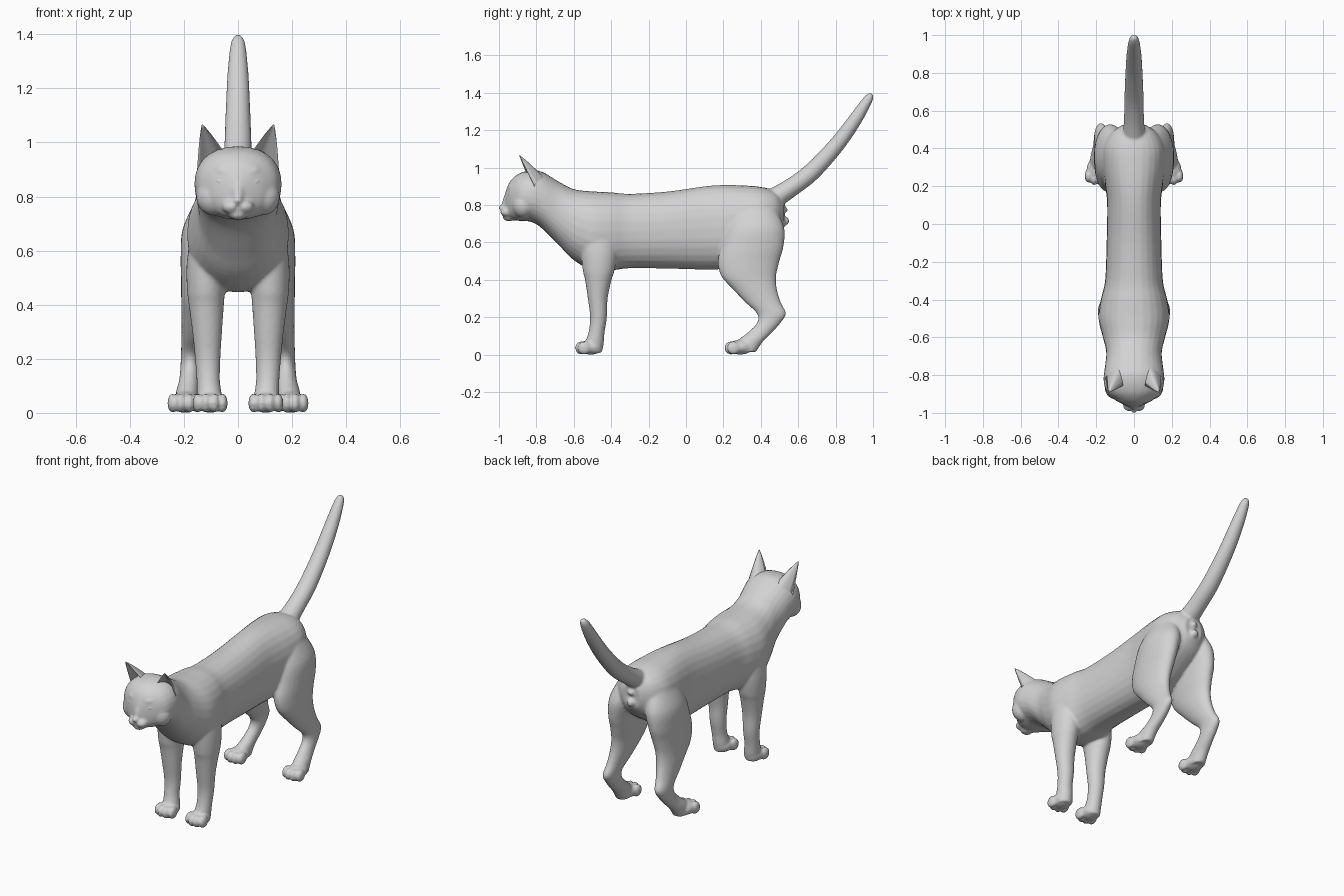
import bpy, bmesh, math
from mathutils import Vector, Matrix, Euler

if "Cube" in bpy.data.objects:
    bpy.data.objects.remove(bpy.data.objects["Cube"])

grey = bpy.data.materials.new("soft_grey")
grey.diffuse_color = (0.65, 0.65, 0.65, 1)
grey.use_nodes = True
grey.node_tree.nodes["Principled BSDF"].inputs["Base Color"].default_value = grey.diffuse_color


def spline(rows, k=4):
    """Catmull-Rom interpolation of rows of numbers."""
    out = []
    for i in range(len(rows) - 1):
        p = [rows[max(0, min(len(rows) - 1, i + j))] for j in (-1, 0, 1, 2)]
        for s in range(k):
            t = s / k
            out.append([0.5 * (2 * b + (c - a) * t + (2 * a - 5 * b + 4 * c - d) * t * t
                               + (3 * b - a - 3 * c + d) * t ** 3) for a, b, c, d in zip(*p)])
    return out + [list(rows[-1])]


def skin(bm, rings):
    """Join rings of points into a closed tube."""
    loops = [[bm.verts.new(p) for p in r] for r in rings]
    n = len(loops[0])
    for a, b in zip(loops, loops[1:]):
        for i in range(n):
            j = (i + 1) % n
            bm.faces.new((a[i], a[j], b[j], b[i]))
    bm.faces.new(loops[0][::-1])
    bm.faces.new(loops[-1])


def oval(c, u, v, e=1.0, n=28):
    pts = []
    for i in range(n):
        a = 2 * math.pi * i / n
        f = lambda q: math.copysign(abs(q) ** e, q)
        pts.append(Vector(c) + Vector(u) * f(math.cos(a)) + Vector(v) * f(math.sin(a)))
    return pts


def ball(bm, c, r, rot=(0, 0, 0)):
    bmesh.ops.create_uvsphere(bm, u_segments=20, v_segments=12, radius=1,
                              matrix=Matrix.LocRotScale(Vector(c), Euler(rot), Vector(r)))


def finish(bm, name):
    bmesh.ops.recalc_face_normals(bm, faces=bm.faces)
    for f in bm.faces:
        f.smooth = True
    me = bpy.data.meshes.new(name)
    bm.to_mesh(me)
    bm.free()
    me.materials.append(grey)
    ob = bpy.data.objects.new(name, me)
    bpy.context.collection.objects.link(ob)
    return ob


bm = bmesh.new()

# head, neck and torso: y, top, bottom, half width
trunk = [(-.968, .86, .75, .025), (-.95, .91, .735, .068), (-.93, .94, .722, .103),
         (-.89, .97, .715, .145), (-.83, .985, .71, .161), (-.77, .978, .675, .156),
         (-.68, .925, .585, .147), (-.60, .885, .505, .165), (-.50, .873, .45, .188),
         (-.40, .868, .45, .176), (-.30, .86, .462, .153), (-.10, .872, .46, .145),
         (.10, .90, .455, .142), (.20, .907, .46, .152), (.30, .905, .50, .165),
         (.40, .897, .56, .165), (.48, .872, .62, .125), (.525, .82, .68, .06)]
skin(bm, [oval((0, y, (t + b) / 2), (w, 0, 0), (0, 0, (t - b) / 2), 0.9)
          for y, t, b, w in spline(trunk)])

# tail: y, z, radius
tail = spline([(.38, .78, .06), (.47, .835, .056), (.56, .892, .05), (.67, .975, .048),
               (.80, 1.115, .043), (.90, 1.25, .037), (.972, 1.362, .026), (.994, 1.394, .012)])
rings = []
for i, (y, z, r) in enumerate(tail):
    a, b = tail[max(0, i - 1)], tail[min(len(tail) - 1, i + 1)]
    d = Vector((0, b[0] - a[0], b[1] - a[1])).normalized()
    rings.append(oval((0, y, z), (r * 1.06, 0, 0), (0, -d.z * r, d.y * r)))
skin(bm, rings)

# legs: z, x, y, half width, half depth
front_leg = [(.70, .10, -.47, .07, .11), (.55, .115, -.465, .075, .098),
             (.45, .118, -.467, .07, .085), (.40, .117, -.469, .065, .071),
             (.30, .114, -.472, .055, .053), (.20, .112, -.468, .047, .045),
             (.12, .11, -.478, .043, .043), (.06, .105, -.49, .046, .05),
             (.01, .105, -.495, .042, .045)]
hind_leg = [(.78, .10, .37, .06, .11), (.68, .12, .37, .085, .155), (.58, .135, .355, .077, .167),
            (.50, .14, .335, .071, .165), (.42, .148, .335, .062, .147), (.35, .155, .368, .054, .118),
            (.28, .165, .412, .044, .095), (.22, .174, .457, .037, .078), (.17, .177, .443, .036, .063),
            (.12, .181, .397, .037, .065), (.07, .189, .342, .042, .07), (.015, .192, .32, .042, .055)]
for s in (1, -1):
    for leg, px, toe_y in ((front_leg, .103, -.558), (hind_leg, .196, .24)):
        skin(bm, [oval((s * x, y, z), (w, 0, 0), (0, d, 0)) for z, x, y, w, d in spline(leg)])
        # paw with four toes
        ball(bm, (s * px, toe_y + .05, .04), (.055, .065, .04))
        for dx, dy in ((-.046, .014), (-.016, 0), (.016, 0), (.046, .014)):
            ball(bm, (s * px + dx, toe_y + dy, .036), (.019, .036, .036))
    # whisker pads and cheeks
    ball(bm, (s * .025, -.957, .762), (.034, .036, .026))
    ball(bm, (s * .09, -.87, .80), (.065, .06, .07))
    # brow ridge
    ball(bm, (s * .055, -.932, .893), (.035, .018, .014), (0, -s * .25, s * .45))

# chin, nose bridge, nose
ball(bm, (0, -.945, .733), (.036, .035, .02))
ball(bm, (0, -.957, .82), (.024, .024, .06), (-.25, 0, 0))
ball(bm, (0, -.983, .786), (.018, .02, .014))
# small bumps under the tail
ball(bm, (0, .525, .775), (.02, .02, .018))
ball(bm, (0, .53, .715), (.025, .022, .024))

body = finish(bm, "cat_body")
m = body.modifiers.new("fuse", 'REMESH')
m.mode = 'VOXEL'
m.voxel_size = 0.0075
m.use_smooth_shade = True
m = body.modifiers.new("soften", 'SMOOTH')
m.factor = 0.5
m.iterations = 5

for s, side in ((1, "left"), (-1, "right")):
    # eye
    bm = bmesh.new()
    ball(bm, (s * .063, -.929, .855), (.031, .021, .022), (0, -s * .2, s * .45))
    finish(bm, side + "_eye")

    # ear: hollow crescent sections shrinking to the tip
    bm = bmesh.new()
    base, tip = Vector((.1, -.835, .94)), Vector((.133, -.893, 1.068))
    wide, back = Vector((.05, .016, -.024)), Vector((-.012, .062, .022))
    rings = []
    for i in range(13):
        t = -.3 + 1.29 * i / 12
        c, w = base.lerp(tip, t), (1 - t) ** .85
        us = [-1 + j / 5 for j in range(11)]
        pts = [c + wide * u * w + back * (1 - u * u) * w for u in us]
        pts += [c + wide * u * w + back * (1 - u * u) * w * .6 for u in us[-2:0:-1]]
        rings.append([Vector((s * p.x, p.y, p.z)) for p in pts])
    skin(bm, rings)
    finish(bm, side + "_ear")
